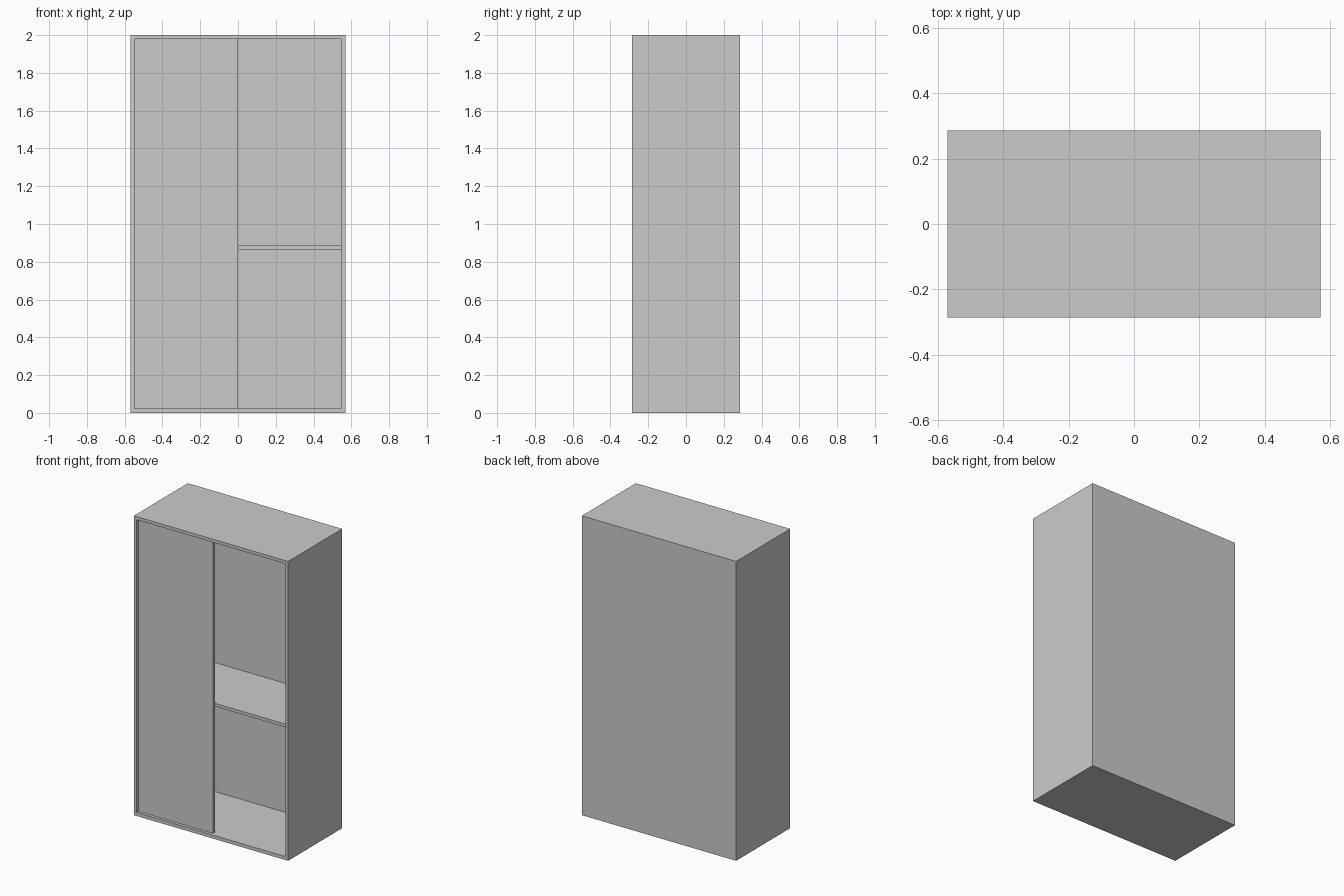
import bpy

cube = bpy.data.objects.get("Cube")
if cube:
    bpy.data.objects.remove(cube, do_unlink=True)

# Overall size and board thicknesses
W, D, H = 0.57, 0.285, 2.0      # half width, half depth, height
T = 0.021                       # board thickness
BACK = 0.233                    # inner face of the back panel
FLOOR, CEIL = 0.023, H - T

grey = bpy.data.materials.new("light grey")
grey.use_nodes = True
colour = (0.6, 0.6, 0.6, 1)
grey.diffuse_color = colour
grey.node_tree.nodes["Principled BSDF"].inputs["Base Color"].default_value = colour


def box(name, lo, hi):
    """Axis-aligned board between two corners."""
    centre = [(a + b) / 2 for a, b in zip(lo, hi)]
    bpy.ops.mesh.primitive_cube_add(size=1, location=centre)
    ob = bpy.context.object
    ob.name = name
    ob.scale = [b - a for a, b in zip(lo, hi)]
    bpy.ops.object.transform_apply(location=False, rotation=False, scale=True)
    ob.data.materials.append(grey)
    return ob


# Carcass: one solid block with the interior hollowed out from the front
carcass = box("cabinet_carcass", (-W, -D, 0), (W, D, H))
cutter = box("interior_cutter", (-W + T, -D - 0.1, FLOOR), (W - T, BACK, CEIL))
cutter.hide_render = True
cutter.hide_viewport = True
hollow = carcass.modifiers.new("hollow", 'BOOLEAN')
hollow.operation = 'DIFFERENCE'
hollow.solver = 'EXACT'
hollow.object = cutter

# Bake the cut and drop the helper
graph = bpy.context.evaluated_depsgraph_get()
baked = bpy.data.meshes.new_from_object(carcass.evaluated_get(graph))
carcass.modifiers.clear()
carcass.data = baked
bpy.data.objects.remove(cutter, do_unlink=True)

# Sliding door, set back from the front edge, covering one half
box("sliding_door", (-W + T, -D + 0.02, FLOOR), (0, -D + 0.04, CEIL))

# Shelf running the full width behind the door
box("shelf", (-W + T, -D + 0.04, 0.864), (W - T, BACK, 0.885))
